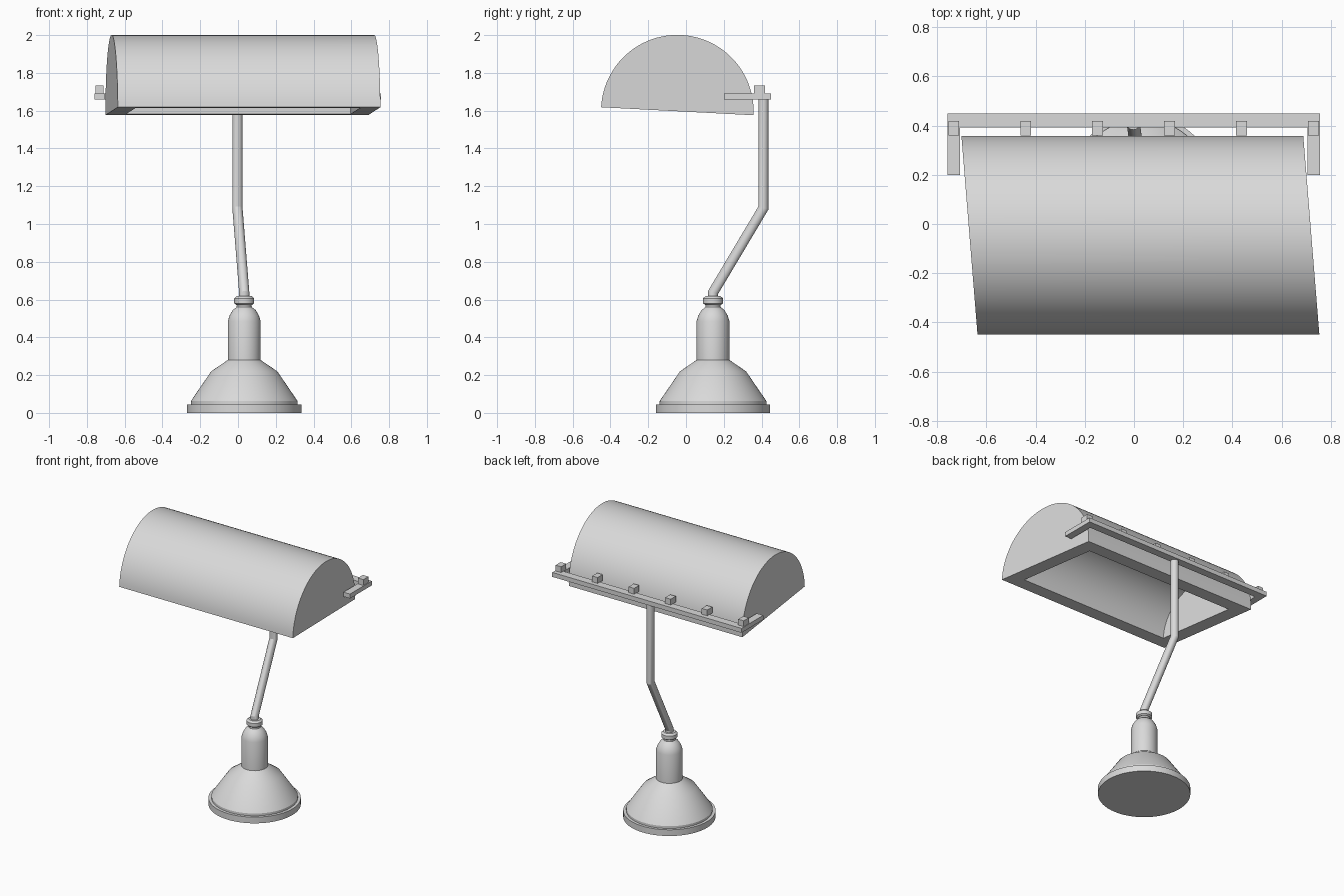
import bpy, bmesh, math
from mathutils import Vector

cube = bpy.data.objects.get("Cube")
if cube:
    bpy.data.objects.remove(cube, do_unlink=True)

COLOUR = (0.7, 0.7, 0.7, 1)
grey = bpy.data.materials.new("plain_grey")
grey.use_nodes = True
grey.diffuse_color = COLOUR
grey.node_tree.nodes["Principled BSDF"].inputs["Base Color"].default_value = COLOUR


def finish(name, bm, smooth=True):
    """Turn a bmesh into a named object with the grey material."""
    bmesh.ops.recalc_face_normals(bm, faces=bm.faces)
    mesh = bpy.data.meshes.new(name)
    bm.to_mesh(mesh)
    bm.free()
    obj = bpy.data.objects.new(name, mesh)
    bpy.context.collection.objects.link(obj)
    mesh.materials.append(grey)
    if smooth:
        bpy.ops.object.select_all(action='DESELECT')
        obj.select_set(True)
        bpy.context.view_layer.objects.active = obj
        bpy.ops.object.shade_smooth_by_angle(angle=math.radians(25))
    return obj


def bridge(bm, a, b, closed=True):
    n = len(a)
    for i in range(n if closed else n - 1):
        j = (i + 1) % n
        bm.faces.new((a[i], a[j], b[j], b[i]))


def tube(name, rings):
    """Join rings of points into a capped solid."""
    bm = bmesh.new()
    loops = [[bm.verts.new(p) for p in ring] for ring in rings]
    for a, b in zip(loops, loops[1:]):
        bridge(bm, a, b)
    bm.faces.new(loops[0])
    bm.faces.new(loops[-1])
    return finish(name, bm)


def lathe(name, profile, x, y, sides=48):
    angles = [math.tau * i / sides for i in range(sides)]
    return tube(name, [[(x + r * math.cos(a), y + r * math.sin(a), z) for a in angles]
                       for r, z in profile])


def box(name, lo, hi):
    bm = bmesh.new()
    bmesh.ops.create_cube(bm, size=1)
    for v in bm.verts:
        v.co = [(l + h) / 2 + c * (h - l) for c, l, h in zip(v.co, lo, hi)]
    return finish(name, bm, smooth=False)


# Turned base: foot, bell, socket, dome and collar
BX, BY = 0.033, 0.143
lathe("base_foot", [(0.303, 0), (0.303, 0.045)], BX, BY, 64)
lathe("base_bell", [(0.283, 0.04), (0.283, 0.062), (0.175, 0.22), (0.087, 0.28)], BX, BY, 64)
lathe("socket", [(0.087, 0.27), (0.087, 0.485), (0.078, 0.515), (0.06, 0.545),
                 (0.04, 0.56), (0.038, 0.6)], BX, BY)
lathe("collar", [(0.042, 0.572), (0.053, 0.58), (0.053, 0.606), (0.04, 0.618)], BX, BY)

# Bent pole with mitred joints
path = [Vector(p) for p in ((BX, BY, 0.59), (BX, BY, 0.637),
                            (-0.003, 0.41, 1.085), (-0.003, 0.41, 1.665))]
dirs = [(b - a).normalized() for a, b in zip(path, path[1:])]
rings = []
for i, p in enumerate(path):
    d = dirs[min(i, len(dirs) - 1)]
    n = (d + dirs[max(i - 1, 0)]).normalized()
    u = (Vector((1, 0, 0)) - d * d.x).normalized()
    w = d.cross(u)
    ring = []
    for k in range(24):
        a = math.tau * k / 24
        off = (u * math.cos(a) + w * math.sin(a)) * 0.027
        ring.append(p + off - d * (off.dot(n) / d.dot(n)))
    rings.append(ring)
tube("pole", rings)

# Half-round shade with skewed ends, hollowed from below with an even wall
CY, CZ, RADIUS, HALF, WALL = -0.046, 1.597, 0.404, 0.695, 0.1
TILT, STEPS = math.radians(3), 48
bm = bmesh.new()


def shade_arc(side, inset):
    loop = []
    for i in range(STEPS + 1):
        a = math.pi * i / STEPS - TILT
        y = CY + (RADIUS - inset) * math.cos(a)
        x = side * (HALF - inset) + 0.026 - 0.081 * (y - CY)
        loop.append(bm.verts.new((x, y, CZ + (RADIUS - inset) * math.sin(a))))
    bm.faces.new(loop)
    return loop


outer = [shade_arc(s, 0) for s in (-1, 1)]
inner = [shade_arc(s, WALL) for s in (-1, 1)]
bridge(bm, *outer, closed=False)
bridge(bm, *inner, closed=False)
# Flat rim around the opening
rims = [[arcs[0][0], arcs[0][-1], arcs[1][-1], arcs[1][0]] for arcs in (outer, inner)]
bridge(bm, *rims)
finish("shade", bm)

# Rail behind the shade with its end arms and pegs
box("rail", (-0.759, 0.392, 1.658), (0.757, 0.449, 1.69))
for name, x in (("right", -0.733), ("left", 0.731)):
    box(name + "_arm", (x - 0.026, 0.2, 1.658), (x + 0.026, 0.392, 1.69))
for i in range(6):
    x = -0.733 + i * 0.2925
    box(f"peg_{i + 1}", (x - 0.022, 0.36, 1.688), (x + 0.022, 0.418, 1.732))
